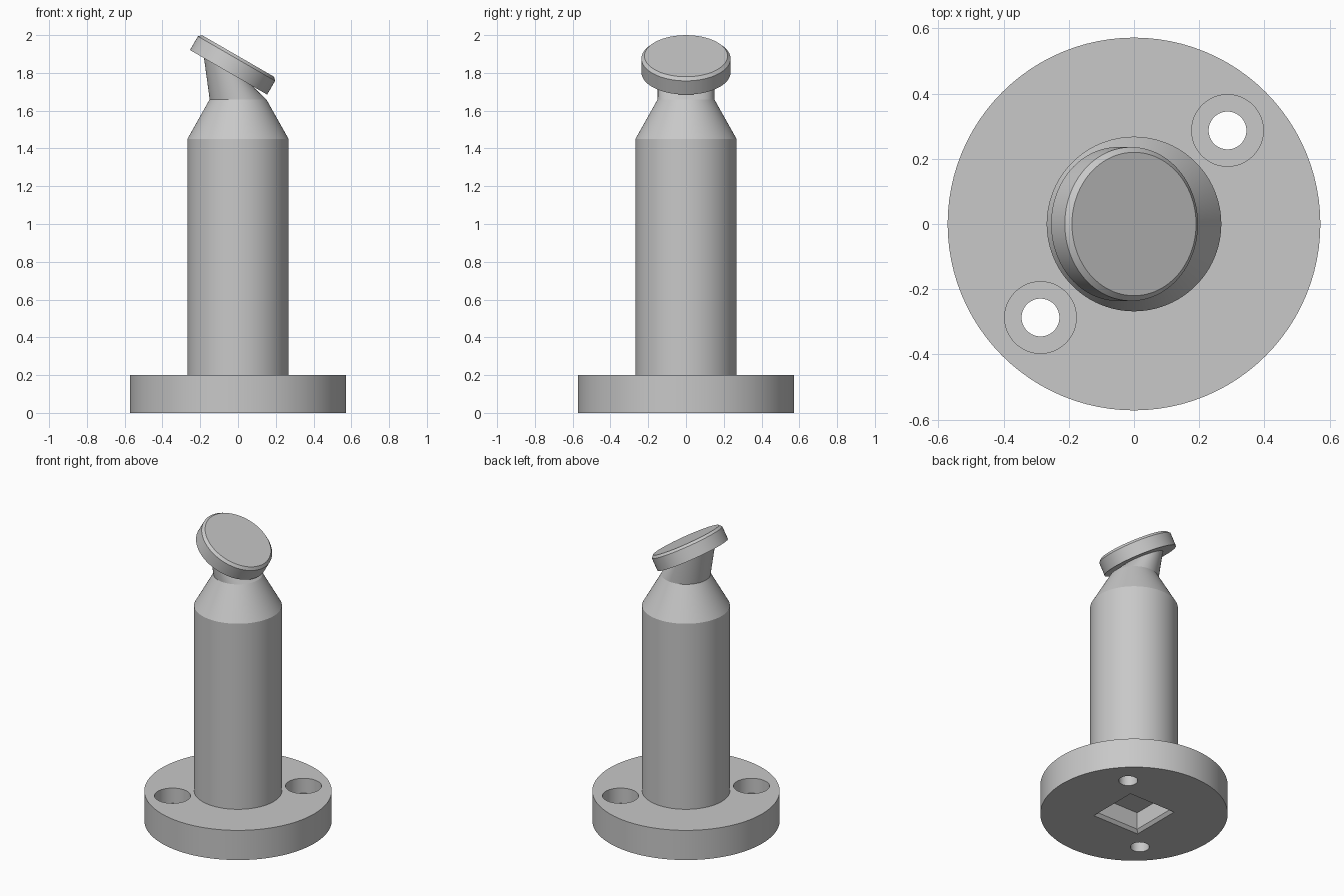
import bpy, bmesh, math
from mathutils import Matrix, Vector

cube = bpy.data.objects.get("Cube")
if cube:
    bpy.data.objects.remove(cube, do_unlink=True)

SEGMENTS = 96
TILT = math.radians(30)

grey = bpy.data.materials.new("plain grey")
grey.use_nodes = True
grey.diffuse_color = (0.58, 0.58, 0.58, 1)
grey.node_tree.nodes["Principled BSDF"].inputs["Base Color"].default_value = grey.diffuse_color


def upright(z, x=0, y=0):
    return Matrix.Translation((x, y, z))


def tilted(along):
    """Frame on the leaning head axis, measured from the underside of the head."""
    return (Matrix.Translation((-0.05, 0, 1.803)) @ Matrix.Rotation(TILT, 4, "Y")
            @ Matrix.Translation((0, 0, along)))


def loft(name, sections, sides=SEGMENTS, turn=0.0, caps=True):
    """Skin a row of (radius, frame) rings, optionally closing both ends."""
    bm = bmesh.new()
    rings = []
    for radius, frame in sections:
        ring = []
        for i in range(sides):
            a = turn + math.tau * i / sides
            ring.append(bm.verts.new(frame @ Vector((radius * math.cos(a), radius * math.sin(a), 0))))
        rings.append(ring)
    for low, high in zip(rings, rings[1:]):
        for i in range(sides):
            j = (i + 1) % sides
            bm.faces.new((low[i], low[j], high[j], high[i]))
    if caps:
        bm.faces.new(rings[0][::-1])
        bm.faces.new(rings[-1])
    mesh = bpy.data.meshes.new(name)
    bm.to_mesh(mesh)
    bm.free()
    mesh.materials.append(grey)
    obj = bpy.data.objects.new(name, mesh)
    bpy.context.collection.objects.link(obj)
    return obj


def activate(obj):
    bpy.ops.object.select_all(action="DESELECT")
    obj.select_set(True)
    bpy.context.view_layer.objects.active = obj


def cut(target, cutter):
    cutter.hide_render = True
    mod = target.modifiers.new("cut", "BOOLEAN")
    mod.operation = "DIFFERENCE"
    mod.solver = "EXACT"
    mod.object = cutter
    activate(target)
    bpy.ops.object.modifier_apply(modifier=mod.name)
    bpy.data.objects.remove(cutter, do_unlink=True)


# Round mounting flange
flange = loft("flange", [(0.572, upright(0)), (0.572, upright(0.2))])

# Two counterbored screw holes on the diagonal
for side in (1, -1):
    p = 0.287 * side
    cut(flange, loft("screw_hole", [(0.058, upright(-0.1, p, p)), (0.058, upright(0.1, p, p)),
                                    (0.11, upright(0.1, p, p)), (0.11, upright(0.3, p, p))], 64))

# Square socket in the underside with a chamfered mouth
cut(flange, loft("socket", [(0.27, upright(-0.02)), (0.222, upright(0.02)),
                            (0.222, upright(0.135))], 4, math.pi / 4))

# Column, conical shoulder and neck leaning into the head
column = loft("column", [(0.268, upright(0.2)), (0.268, upright(1.45))], caps=False)
shoulder = loft("shoulder", [(0.268, upright(1.45)), (0.15, upright(1.66))], caps=False)
neck = loft("neck", [(0.15, upright(1.66)), (0.15, tilted(0))], caps=False)

# Tilted disc head with a chamfered upper rim
head = loft("head", [(0.236, tilted(0)), (0.236, tilted(0.084)), (0.22, tilted(0.1))])

for part in (flange, column, shoulder, neck, head):
    activate(part)
    bpy.ops.object.shade_smooth_by_angle(angle=math.radians(20))
